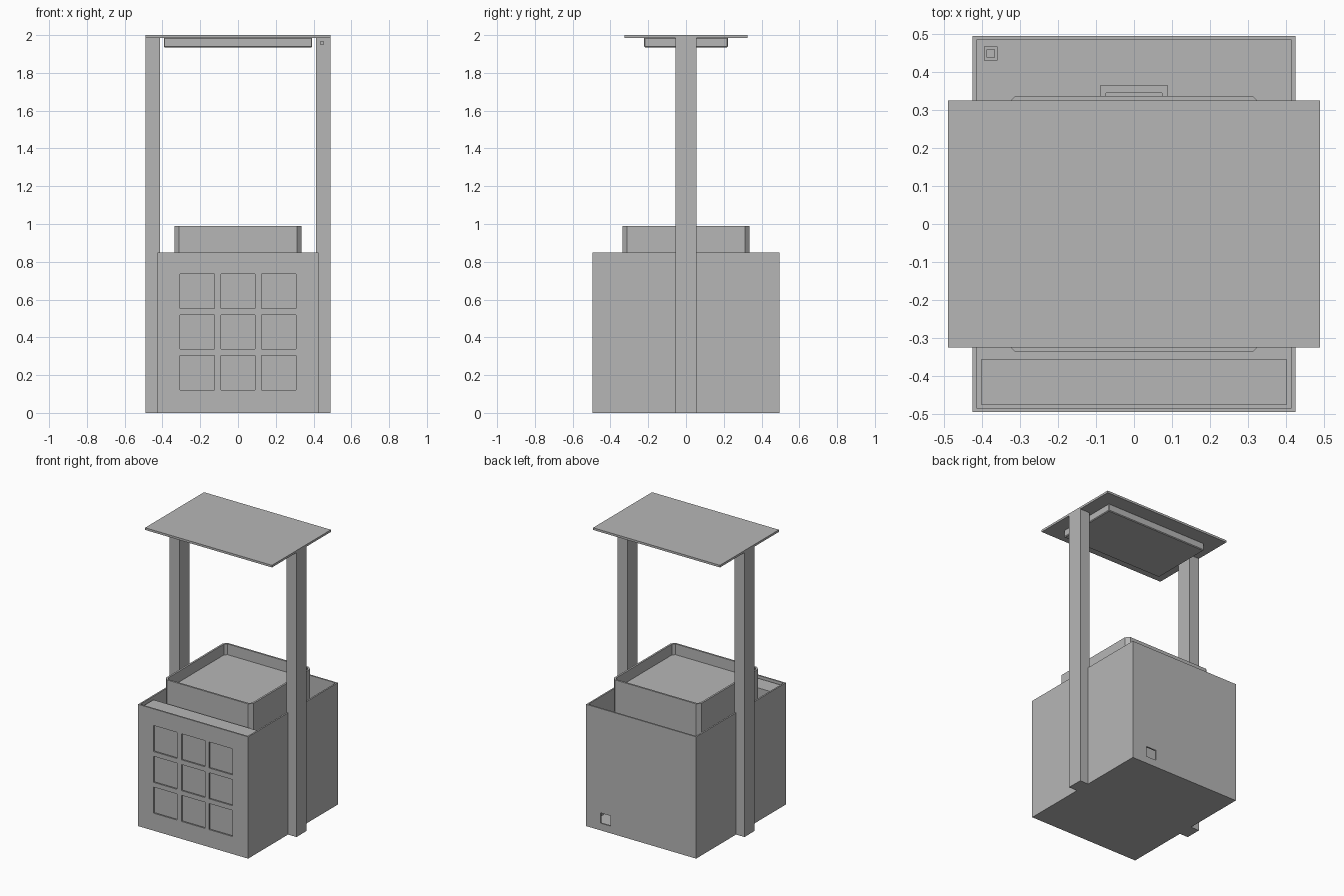
import bpy
import bmesh
from mathutils import Matrix, Vector

if "Cube" in bpy.data.objects:
    bpy.data.objects.remove(bpy.data.objects["Cube"], do_unlink=True)

GREY = (0.47, 0.47, 0.47, 1.0)
grey = bpy.data.materials.new("plain_grey")
grey.use_nodes = True
grey.diffuse_color = GREY
grey.node_tree.nodes["Principled BSDF"].inputs["Base Color"].default_value = GREY


def add_cube(bm, lo, hi):
    """Axis-aligned block between two corners."""
    lo, hi = Vector(lo), Vector(hi)
    m = Matrix.Translation((lo + hi) / 2) @ Matrix.Diagonal((*(hi - lo), 1))
    return bmesh.ops.create_cube(bm, size=1, matrix=m)["verts"]


def finish(bm, name):
    mesh = bpy.data.meshes.new(name)
    bmesh.ops.recalc_face_normals(bm, faces=bm.faces[:])
    bm.to_mesh(mesh)
    bm.free()
    mesh.materials.append(grey)
    obj = bpy.data.objects.new(name, mesh)
    bpy.context.collection.objects.link(obj)
    return obj


def block(name, lo, hi, chamfer=0, vertical_only=False):
    bm = bmesh.new()
    add_cube(bm, lo, hi)
    if chamfer:
        edges = [e for e in bm.edges if not vertical_only
                 or abs(e.verts[0].co.z - e.verts[1].co.z) > 0.01]
        bmesh.ops.bevel(bm, geom=edges, offset=chamfer, segments=1, affect='EDGES')
    return finish(bm, name)


def hollow(obj, wall, depth):
    """Inset the top face and sink it to leave an open tray."""
    bm = bmesh.new()
    bm.from_mesh(obj.data)
    top = max(bm.faces, key=lambda f: f.calc_center_median().z)
    bmesh.ops.inset_region(bm, faces=[top], thickness=wall)
    new = bmesh.ops.extrude_discrete_faces(bm, faces=[top])["faces"][0]
    bmesh.ops.translate(bm, vec=(0, 0, -depth), verts=new.verts[:])
    bm.to_mesh(obj.data)
    bm.free()


def cut(obj, boxes):
    """Subtract a set of blocks and discard the cutter."""
    bm = bmesh.new()
    for lo, hi in boxes:
        add_cube(bm, lo, hi)
    cutter = finish(bm, "cutter")
    cutter.hide_render = True
    mod = obj.modifiers.new("cut", 'BOOLEAN')
    mod.object, mod.operation, mod.solver = cutter, 'DIFFERENCE', 'EXACT'
    bpy.context.view_layer.objects.active = obj
    bpy.ops.object.modifier_apply(modifier=mod.name)
    bpy.data.objects.remove(cutter, do_unlink=True)


# Open outer box with nine front windows and a rear cable hole
outer_box = block("outer_box", (-0.425, -0.495, 0), (0.425, 0.495, 0.85))
hollow(outer_box, 0.015, 0.835)
windows = []
for col in (-1, 0, 1):
    for row in (-1, 0, 1):
        x, z = col * 0.215, 0.428 + row * 0.215
        windows.append(((x - 0.091, -0.55, z - 0.091), (x + 0.091, -0.478, z + 0.091)))
cable_hole = ((0.235, 0.45, 0.05), (0.313, 0.55, 0.122))
cut(outer_box, windows + [cable_hole])

# Planting block behind the windows and the partition behind it
block("front_planting_block", (-0.403, -0.475, 0.02), (0.403, -0.357, 0.835))

# Inner tub with chamfered corners and a recessed top
tub = block("inner_tub", (-0.337, -0.337, 0.015), (0.337, 0.337, 0.99), 0.024, True)
hollow(tub, 0.014, 0.075)

# Handle at the back of the tub
bm = bmesh.new()
add_cube(bm, (-0.09, 0.345, 0.70), (0.09, 0.365, 0.72))
for side in (-1, 1):
    add_cube(bm, (side * 0.082 - 0.008, 0.33, 0.70), (side * 0.082 + 0.008, 0.346, 0.72))
finish(bm, "tub_handle")

# Square pipe in the rear corner
pipe = block("corner_pipe", (-0.395, 0.43, 0.015), (-0.359, 0.467, 0.10))
hollow(pipe, 0.011, 0.07)

# Side posts
for side, name in ((1, "left_post"), (-1, "right_post")):
    xs = sorted((side * 0.412, side * 0.49))
    post = block(name, (xs[0], -0.055, 0), (xs[1], 0.055, 1.985))
    if side > 0:
        cut(post, [((0.437, -0.07, 1.95), (0.453, -0.03, 1.966))])

# Roof panel with the lamp below it
block("roof_panel", (-0.49, -0.325, 1.985), (0.49, 0.325, 2.0))
block("lamp", (-0.393, -0.222, 1.935), (0.393, 0.222, 1.988), 0.005)
